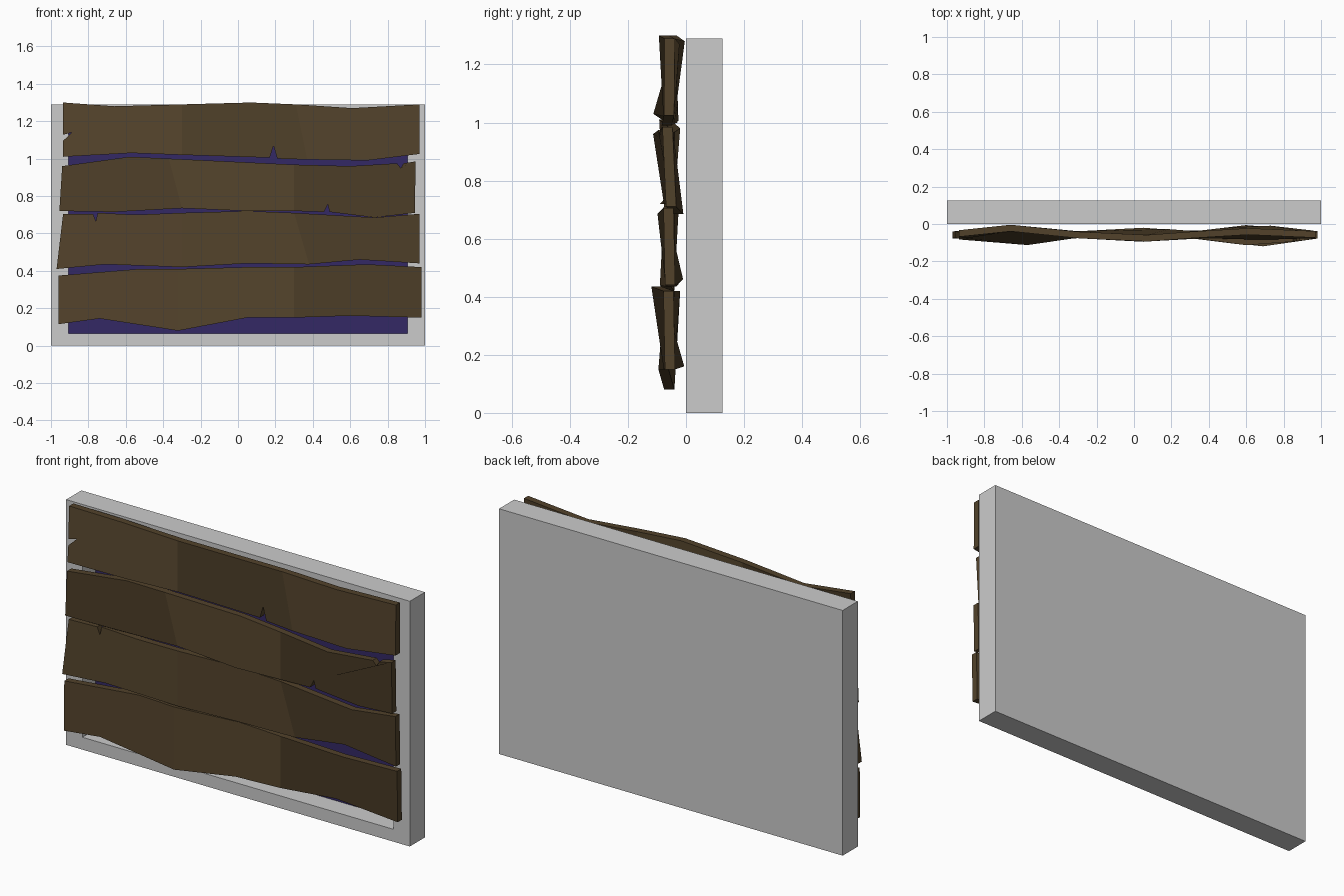
import bpy, bmesh

if "Cube" in bpy.data.objects:
    bpy.data.objects.remove(bpy.data.objects["Cube"])

def material(name, color):
    m = bpy.data.materials.new(name)
    m.diffuse_color = (*color, 1)
    m.use_nodes = True
    m.node_tree.nodes["Principled BSDF"].inputs["Base Color"].default_value = m.diffuse_color
    return m

wood = material("dark_wood", (0.085, 0.055, 0.024))
glass = material("dark_glass", (0.033, 0.022, 0.13))

def add_object(name, bm, mat=None):
    me = bpy.data.meshes.new(name)
    bmesh.ops.recalc_face_normals(bm, faces=bm.faces)
    bm.to_mesh(me)
    bm.free()
    if mat:
        me.materials.append(mat)
    ob = bpy.data.objects.new(name, me)
    bpy.context.collection.objects.link(ob)

def box(x0, x1, y0, y1, z0, z1):
    bm = bmesh.new()
    for v in bmesh.ops.create_cube(bm, size=1)["verts"]:
        v.co = (x1 if v.co.x > 0 else x0, y1 if v.co.y > 0 else y0, z1 if v.co.z > 0 else z0)
    bm.normal_update()
    return bm

# window frame: a slab with a recess sunk into its front
bm = box(-1, 1, 0, 0.126, 0, 1.29)
front = min(bm.faces, key=lambda f: f.calc_center_median().y)
for depth in (0, 0.11):
    bmesh.ops.inset_individual(bm, faces=[front], thickness=0.02)
    for v in front.verts:
        v.co = (0.905 if v.co.x > 0 else -0.905, depth, 1.225 if v.co.z > 0.6 else 0.065)
add_object("window_frame", bm)

# pane filling the back of the recess
add_object("window_pane", box(-0.905, 0.905, 0.107, 0.112, 0.065, 1.225), glass)

# planks: warped boards folded at two lines, twisted between the folds
MID, HALF = -0.0575, 0.0175

def warp(x, peaks):
    knots = [(-1, 0), (-0.62, peaks[0]), (-0.32, 0), (0.05, peaks[1]), (0.32, 0), (0.65, peaks[2]), (1, 0)]
    for (a, p), (b, q) in zip(knots, knots[1:]):
        if x <= b:
            return p + (q - p) * (x - a) / (b - a)

def plank(name, top, bottom, top_warp, bottom_warp, end_notch=()):
    bm = bmesh.new()
    def pairs(pts, peaks):
        return [[bm.verts.new((x, MID + warp(x, peaks) + s * HALF, z)) for s in (-1, 1)] for x, z in pts]
    t, b = pairs(top, top_warp), pairs(bottom, bottom_warp)
    n = pairs(end_notch, (0, 0, 0))
    def cuts(pts):
        folds = [min(range(len(pts)), key=lambda i: abs(pts[i][0] - f)) for f in (-0.32, 0.32)]
        return [0] + folds + [len(pts) - 1]
    ct, cb = cuts(top), cuts(bottom)
    for k in range(3):
        loop = t[ct[k]:ct[k + 1] + 1] + b[cb[k]:cb[k + 1] + 1][::-1]
        if k == 0:
            loop += n
        for side in (0, 1):
            bm.faces.new([p[side] for p in loop])
    rim = t + b[::-1] + n
    for p, q in zip(rim, rim[1:] + rim[:1]):
        bm.faces.new((p[0], q[0], q[1], p[1]))
    add_object(name, bm, wood)

plank("plank_bottom",
      [(-.96, .375), (-.53, .41), (-.32, .41), (.05, .42), (.3, .42), (.69, .435), (.98, .42)],
      [(-.96, .115), (-.74, .145), (-.32, .08), (.05, .15), (.3, .15), (.6, .16), (.98, .15)],
      (.02, .02, -.05), (-.02, -.02, .04))
plank("plank_lower_middle",
      [(-.935, .705), (-.775, .705), (-.76, .665), (-.75, .71), (-.55, .70), (-.3, .71),
       (.05, .72), (.3, .71), (.73, .685), (.97, .705)],
      [(-.97, .41), (-.71, .435), (-.3, .42), (.05, .44), (.38, .435), (.65, .46), (.97, .44)],
      (.02, 0, -.03), (-.015, -.015, .03))
plank("plank_upper_middle",
      [(-.94, .96), (-.58, 1.01), (-.37, 1.0), (.05, .98), (.3, .968), (.6, .96),
       (.85, .975), (.87, .95), (.885, .975), (.95, .985)],
      [(-.955, .72), (-.66, .715), (-.3, .735), (.05, .72), (.3, .72), (.46, .715),
       (.48, .755), (.49, .715), (.73, .685), (.945, .71)],
      (-.02, .02, -.045), (.02, -.015, .04))
plank("plank_top",
      [(-.935, 1.30), (-.66, 1.28), (-.3, 1.29), (.07, 1.30), (.31, 1.29), (.61, 1.27), (.97, 1.29)],
      [(-.935, 1.01), (-.57, 1.03), (-.3, 1.02), (.17, 1.005), (.19, 1.07), (.21, 1.0),
       (.37, .995), (.69, .99), (.97, 1.025)],
      (.04, -.02, .02), (-.045, .025, -.01),
      [(-.935, 1.096), (-.91, 1.118), (-.888, 1.14), (-.935, 1.128)])
